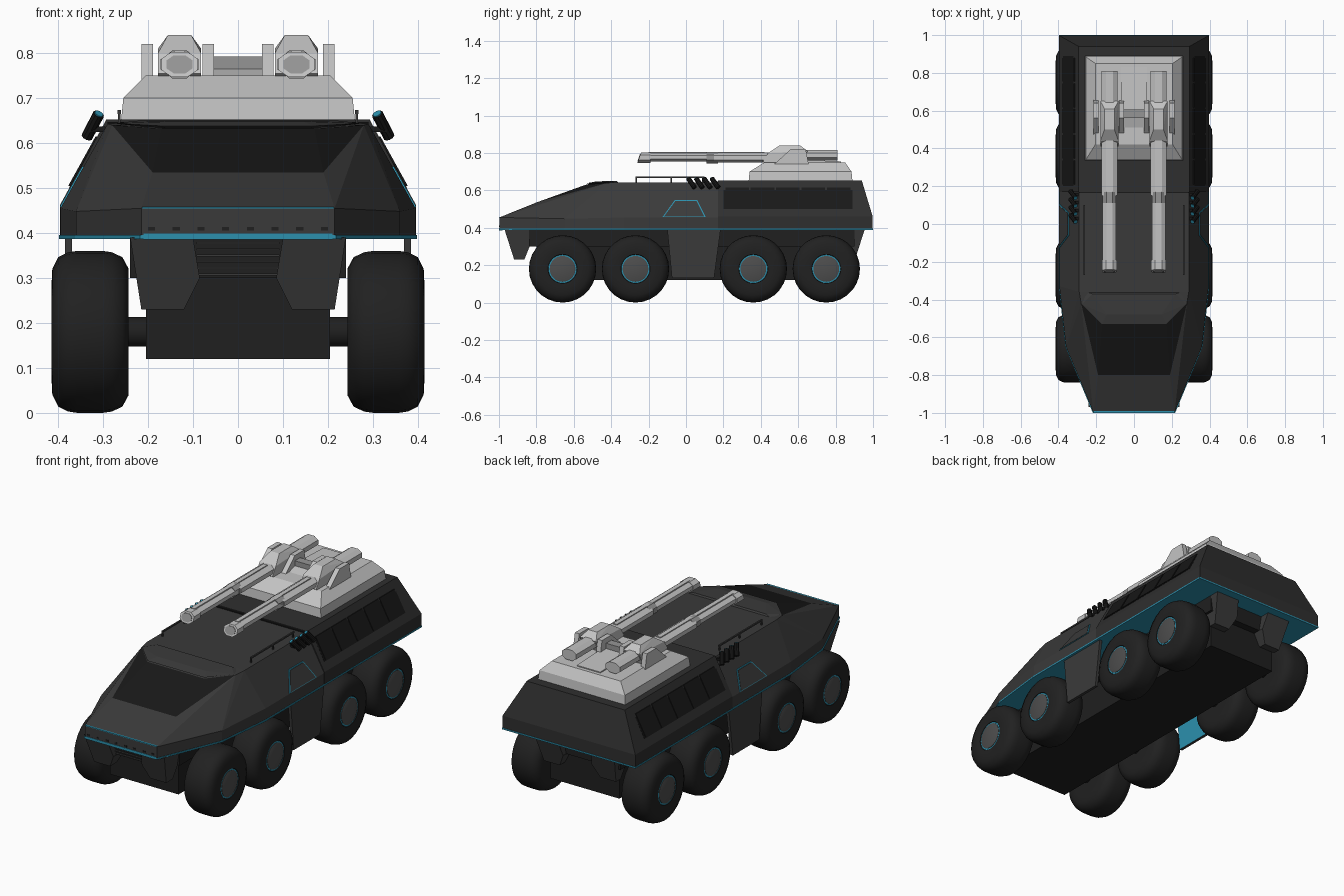
import bpy, bmesh, math
from mathutils import Vector

if "Cube" in bpy.data.objects:
    bpy.data.objects.remove(bpy.data.objects["Cube"])


def material(name, r, g, b):
    m = bpy.data.materials.new(name)
    m.use_nodes = True
    m.diffuse_color = (r, g, b, 1)
    m.node_tree.nodes["Principled BSDF"].inputs["Base Color"].default_value = (r, g, b, 1)
    return m


HULL = material("charcoal_hull", .042, .042, .042)
REAR = material("dark_charcoal", .028, .028, .028)
GLASS = material("black_glass", .009, .009, .009)
TYRE = material("tyre_rubber", .015, .015, .015)
BELLY = material("underbody_black", .014, .014, .014)
HUB = material("hub_grey", .075, .075, .075)
LIGHT = material("turret_light_grey", .55, .55, .55)
MID = material("turret_mid_grey", .3, .3, .3)
CYAN = material("cyan_trim", .025, .28, .42)
SIDES = (("left", 1), ("right", -1))


def finish(name, bm, *mats):
    bmesh.ops.recalc_face_normals(bm, faces=bm.faces)
    me = bpy.data.meshes.new(name)
    bm.to_mesh(me)
    bm.free()
    for m in mats:
        me.materials.append(m)
    ob = bpy.data.objects.new(name, me)
    bpy.context.collection.objects.link(ob)
    return ob


def solid(name, pts, mat, mirror=False, extra=None, rule=None):
    """Faceted convex solid around the points."""
    pts = [Vector(p) for p in pts]
    if mirror:
        pts += [Vector((-p.x, p.y, p.z)) for p in pts]
    bm = bmesh.new()
    for p in pts:
        bm.verts.new(p)
    res = bmesh.ops.convex_hull(bm, input=bm.verts)
    loose = [v for v in bm.verts if not v.link_faces]
    bmesh.ops.delete(bm, geom=loose, context='VERTS')
    if rule:
        for f in bm.faces:
            f.material_index = int(rule(f))
    bmesh.ops.dissolve_limit(bm, angle_limit=.01, verts=bm.verts, edges=bm.edges,
                             delimit={'MATERIAL'})
    return finish(name, bm, mat, *([extra] if extra else []))


def box(name, x, y, z, mat):
    return solid(name, [(a, b, c) for a in x for b in y for c in z], mat)


def lathe(name, profile, s, y, z, mat, seg=28):
    """Turn (radius, x) pairs around a sideways axle."""
    bm = bmesh.new()
    rings = [[bm.verts.new((s * x, y + r * math.cos(2 * math.pi * i / seg),
                            z + r * math.sin(2 * math.pi * i / seg)))
              for i in range(seg)] for r, x in profile]
    for a, b in zip(rings, rings[1:]):
        for i in range(seg):
            j = (i + 1) % seg
            bm.faces.new((a[i], a[j], b[j], b[i]))
    bm.faces.new(rings[0])
    bm.faces.new(rings[-1])
    ob = finish(name, bm, mat)
    bpy.ops.object.select_all(action='DESELECT')
    ob.select_set(True)
    bpy.context.view_layer.objects.active = ob
    bpy.ops.object.shade_smooth_by_angle(angle=math.radians(40))
    return ob


def octagon(name, cx, cz, rx, rz, y0, y1, mat, lean=0):
    """Eight-sided bar running along y; lean slants the front end."""
    ring = [(rx, rz * .45), (rx * .45, rz), (-rx * .45, rz), (-rx, rz * .45)]
    ring += [(-a, -b) for a, b in ring]
    pts = [(cx + a, y0 - lean * b, cz + b) for a, b in ring]
    return solid(name, pts + [(cx + a, y1, cz + b) for a, b in ring], mat)


def slope_plate(name, s, yz, lift, mat):
    """Thin plate lying on the sloping hull side."""
    pts = []
    for y, z in yz:
        x = .395 - (z - .457) * .553
        pts += [(s * (x + lift), y, z), (s * (x - .01), y, z)]
    return solid(name, pts, mat)


# Front hull with windscreen
def is_glass(f):
    ys = [v.co.y for v in f.verts]
    return min(ys) > -.85 and min(ys) < -.75 and max(ys) > -.55 and \
        min(v.co.z for v in f.verts) > .5


outline = [(.215, -.998), (.36, -.65), (.395, -.33), (.395, .2)]
shoulder = [(.215, -.998, .455), (.36, -.65, .448), (.395, -.33, .455), (.395, .2, .455)]
solid("front_hull", [(x, y, .39) for x, y in outline] + shoulder +
      [(.19, -.8, .535), (.17, -.53, .632), (.28, -.42, .64), (.29, -.36, .643),
       (.29, .2, .643)], HULL, True, GLASS, is_glass)
solid("windscreen_brow", [(.15, -.5, .63), (.17, -.53, .638), (.275, -.425, .644),
                          (.22, -.37, .65), (.145, -.48, .648), (.25, -.36, .64)], HULL, True)

# Rear hull with raised roof
solid("rear_hull", [(x, y, z) for y in (.17, .998) for x, z in ((.396, .39), (.396, .46))] +
      [(.293, .17, .652), (.293, .94, .652)], REAR, True)
box("roof_seam", (-.29, .29), (.163, .17), (.64, .647), GLASS)

# Cyan trim around the hull
solid("hull_trim", [(x + .003, y - .002, z) for x, y in outline[:3] for z in (.387, .395)] +
      [(.398, 1, .387), (.398, 1, .395)], CYAN, True)
box("nose_light_bar", (-.21, .21), (-1, -.98), (.385, .399), CYAN)
box("nose_top_line", (-.214, .214), (-1, -.99), (.454, .458), CYAN)
for i in range(8):
    x = (i - 3.5) * .055
    box("nose_lamp", (x - .008, x + .008), (-1, -.99), (.405, .413), BELLY)

# Underbody and grille
box("belly", (-.205, .205), (-.8, .86), (.12, .385), BELLY)
box("wheel_bay_core", (-.24, .24), (-.84, .9), (.3, .388), BELLY)
box("grille", (-.105, .105), (-.91, -.8), (.3, .388), BELLY)
for i in range(6):
    box("grille_slat", (-.092, .092), (-.92, -.9), (.306 + i * .014, .31 + i * .014), HULL)

cheek = [(.24, .39), (.215, .23), (.12, .23), (.085, .30), (.10, .39)]
for side, s in SIDES:
    for end, e, out in (("front", -1, .97), ("rear", 1, .955)):
        solid(f"{side}_{end}_cheek",
              [(s * x, e * y, z) for x, z in cheek
               for y in (out - (.39 - z) * .32, .8 + (.39 - z) * .4)], HULL)

    # Side skirt between the middle wheels
    solid(f"{side}_skirt", [(s * x, y, z) for x in (.369, .385)
                            for y, z in ((-.1, .39), (.185, .39), (.15, .13), (-.075, .13))],
          HULL, False, CYAN, lambda f, s=s: max(v.co.x * s for v in f.verts) < .375)

    # Side hatch
    slope_plate(f"{side}_hatch_outline", s, [(-.125, .458), (-.06, .548), (.06, .548), (.105, .458)],
                .002, CYAN)
    slope_plate(f"{side}_hatch", s, [(-.117, .461), (-.056, .544), (.056, .544), (.097, .461)],
                .004, HULL)

    # Rear side panels
    slope_plate(f"{side}_panel_bed", s, [(.2, .5), (.2, .62), (.89, .62), (.89, .5)], .005, GLASS)
    for i in range(5):
        y = .21 + i * .136
        slope_plate(f"{side}_panel", s, [(y, .505), (y, .615), (y + .126, .615), (y + .126, .505)],
                    .009, GLASS)

    # Roof rail
    box(f"{side}_roof_rail", (s * .26, s * .268), (-.27, .1), (.665, .673), HULL)
    for y in (-.265, -.08, .09):
        box(f"{side}_rail_post", (s * .261, s * .267), (y - .004, y + .004), (.64, .668), HULL)

    # Smoke launchers
    for i in range(4):
        y = .012 + i * .042
        axis = Vector((-s * .026, -.035, .05))
        foot = Vector((s * .336, y + .035, .614))
        for part, start, length, r, m in (("launcher", 0, 1, .013, GLASS),
                                          ("launcher_tip", .98, .06, .010, CYAN)):
            bpy.ops.mesh.primitive_cylinder_add(
                vertices=10, radius=r, depth=axis.length * length,
                location=foot + axis * (start + length / 2),
                rotation=axis.to_track_quat('Z', 'Y').to_euler())
            ob = bpy.context.object
            ob.name = f"{side}_{part}"
            ob.data.materials.append(m)
        box(f"{side}_launcher_bracket", (s * .295, s * .33), (y + .01, y + .025), (.625, .637), GLASS)

    # Wheels
    for y in (-.66, -.27, .36, .75):
        lathe(f"{side}_tyre", [(.1, .243), (.14, .243), (.166, .257), (.177, .28), (.18, .3),
                               (.18, .358), (.177, .378), (.166, .4), (.14, .413), (.1, .415),
                               (.078, .413), (.076, .404)], s, y, .18, TYRE)
        lathe(f"{side}_hub_ring", [(.076, .4), (.076, .411), (.07, .411)], s, y, .18, CYAN)
        lathe(f"{side}_hub", [(.069, .4), (.069, .413), (.064, .415)], s, y, .18, HUB)
        lathe(f"{side}_axle", [(.033, .19), (.033, .25)], s, y, .18, BELLY, 12)

# Turret base and central ramp
solid("turret_base", [(x, y, z) for x, z, ys in ((.26, .65, (.335, .89)), (.255, .7, (.34, .885)),
                                                (.205, .75, (.42, .85))) for y in ys], LIGHT, True)
solid("turret_ramp", [(.07, .4, .715), (.07, .56, .765), (.07, .83, .755), (.07, .83, .7)], LIGHT, True)
box("turret_crossbar", (-.075, .075), (.56, .605), (.74, .792), MID)

# Twin guns
for side, s in SIDES:
    x = s * .13
    solid(f"{side}_gun_housing",
          [(x + a * w, y, z) for a in (-1, 1) for w, y, z in
           ((.048, .41, .755), (.048, .44, .8), (.026, .5, .84), (.026, .61, .84),
            (.048, .65, .81), (.048, .62, .73), (.048, .45, .73))], LIGHT)
    octagon(f"{side}_gun_breech", x, .787, .042, .028, .6, .81, LIGHT)
    octagon(f"{side}_barrel_sleeve", x, .775, .042, .026, .15, .45, LIGHT)
    octagon(f"{side}_barrel_collar", x, .775, .036, .031, .11, .17, MID)
    octagon(f"{side}_barrel", x, .777, .036, .023, -.22, .15, LIGHT)
    octagon(f"{side}_muzzle", x, .775, .04, .028, -.25, -.19, LIGHT, -.35)
    octagon(f"{side}_bore", x, .775, .029, .02, -.253, -.2, MID, -.35)
    box(f"{side}_barrel_rail", (x - .012, x + .012), (-.2, .42), (.797, .806), LIGHT)
    for c in (.066, .202):
        solid(f"{side}_gun_bracket", [(s * (c + d), y, z) for d in (-.013, .013) for y, z in
              ((.45, .72), (.56, .82), (.64, .82), (.66, .72))], LIGHT)
